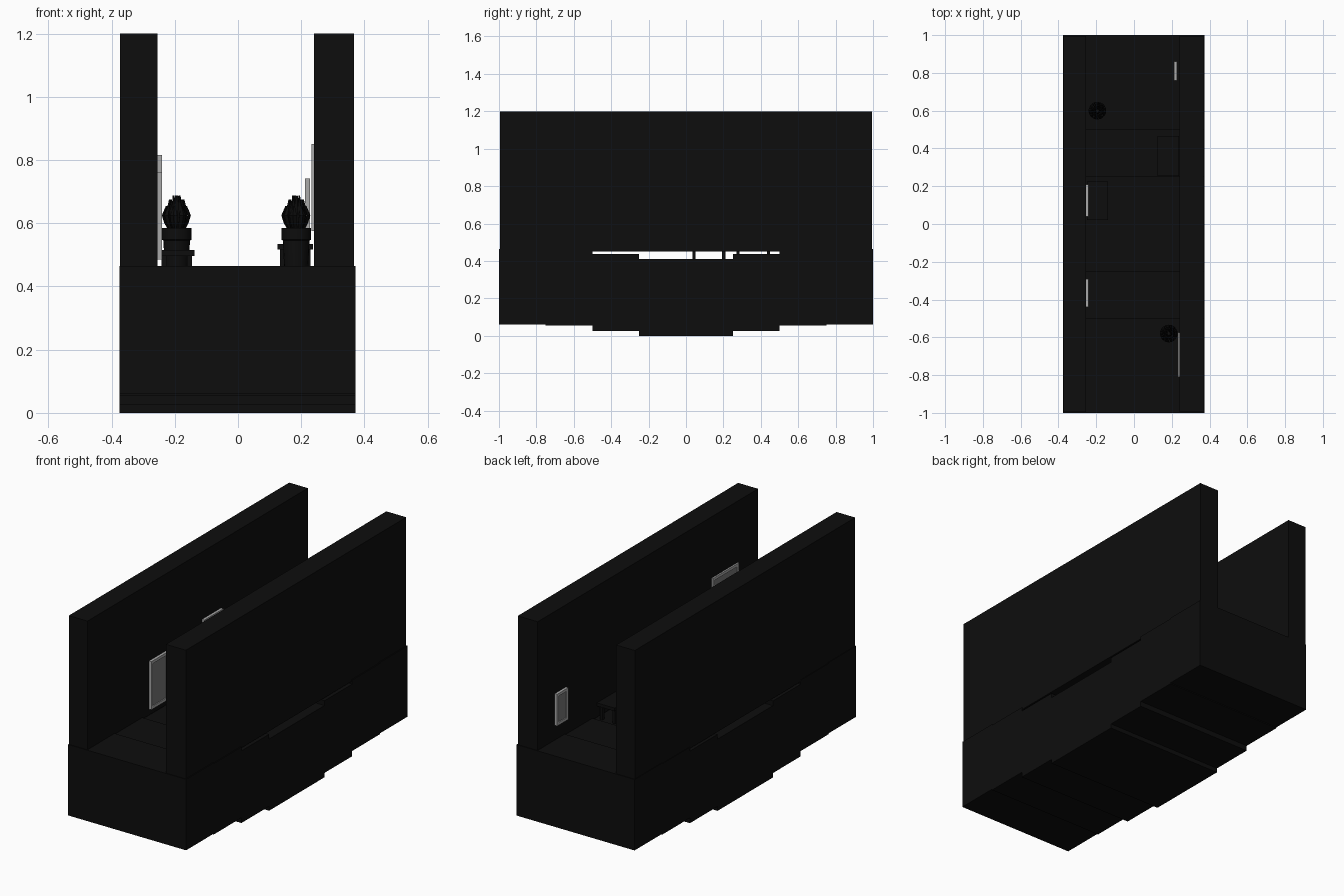
import bpy
import bmesh
import math
from mathutils import Matrix, Vector

cube = bpy.data.objects.get("Cube")
if cube:
    bpy.data.objects.remove(cube, do_unlink=True)


def material(name, value):
    m = bpy.data.materials.new(name)
    m.use_nodes = True
    colour = (value, value, value, 1)
    m.diffuse_color = colour
    m.node_tree.nodes["Principled BSDF"].inputs["Base Color"].default_value = colour
    return m


BLACK = material("near black", 0.004)
LEAF = material("leaf black", 0.003)
FRAME = material("frame light grey", 0.4)
PICTURE = material("picture grey", 0.19)


def finish(name, bm, mats):
    bmesh.ops.recalc_face_normals(bm, faces=bm.faces)
    mesh = bpy.data.meshes.new(name)
    bm.to_mesh(mesh)
    bm.free()
    for m in mats:
        mesh.materials.append(m)
    ob = bpy.data.objects.new(name, mesh)
    bpy.context.collection.objects.link(ob)
    return ob


def add_box(bm, x, y, z, index=0):
    """Add a box from three (low, high) ranges."""
    size = Matrix.Diagonal((x[1] - x[0], y[1] - y[0], z[1] - z[0], 1))
    mid = Matrix.Translation((sum(x) / 2, sum(y) / 2, sum(z) / 2))
    made = bmesh.ops.create_cube(bm, size=1, matrix=mid @ size)
    for f in {f for v in made["verts"] for f in v.link_faces}:
        f.material_index = index


def box(name, x, y, z):
    bm = bmesh.new()
    add_box(bm, x, y, z)
    return finish(name, bm, [BLACK])


# Stepped floor, sinking towards the middle
FLOOR_X = (-0.375, 0.372)
box("floor_centre", FLOOR_X, (-0.25, 0.25), (0, 0.41))
for side, word in ((-1, "front"), (1, "back")):
    for start, low, high in ((0.25, 0.025, 0.437), (0.5, 0.055, 0.46), (0.75, 0.06, 0.465)):
        ys = sorted((side * start, side * (start + 0.25)))
        box(f"floor_{word}", FLOOR_X, ys, (low, high))

# Long walls
box("right_wall", (-0.373, -0.255), (-0.995, 0.995), (0.45, 1.2))
box("left_wall", (0.241, 0.367), (-0.995, 0.995), (0.45, 1.2))


def table(name, x, y, floor, top):
    bm = bmesh.new()
    add_box(bm, x, y, (top - 0.018, top))
    leg, inset = 0.017, 0.015
    for lx in (x[0] + 0.008, x[1] - 0.008 - leg):
        for ly in (y[0] + inset, y[1] - inset - leg):
            add_box(bm, (lx, lx + leg), (ly, ly + leg), (floor, top - 0.018))
    finish(name, bm, [BLACK])


# Small side tables
table("right_table", (-0.25, -0.137), (0.02, 0.225), 0.41, 0.515)
table("left_table", (0.125, 0.238), (0.255, 0.465), 0.437, 0.535)


def picture_frame(name, x, y, z, facing):
    bm = bmesh.new()
    b = 0.016
    add_box(bm, x, y, (z[0], z[0] + b))
    add_box(bm, x, y, (z[1] - b, z[1]))
    for ys in ((y[0], y[0] + b), (y[1] - b, y[1])):
        add_box(bm, x, ys, (z[0] + b, z[1] - b))
    # Recessed picture panel
    xs = (x[0], x[1] - 0.005) if facing > 0 else (x[0] + 0.005, x[1])
    add_box(bm, xs, (y[0] + b, y[1] - b), (z[0] + b, z[1] - b), 1)
    finish(name, bm, [FRAME, PICTURE])


# Pictures on both walls
picture_frame("right_front_picture", (-0.255, -0.24), (-0.44, -0.29), (0.485, 0.76), 1)
picture_frame("right_back_picture", (-0.255, -0.24), (0.04, 0.21), (0.55, 0.815), 1)
picture_frame("left_front_picture", (0.232, 0.247), (-0.81, -0.575), (0.575, 0.85), -1)
picture_frame("left_back_picture", (0.212, 0.228), (0.76, 0.86), (0.56, 0.742), -1)


def pot(name, x, y, base):
    bm = bmesh.new()
    profile = ((0, 0), (0.038, 0), (0.042, 0.085), (0.047, 0.088),
               (0.047, 0.125), (0.041, 0.125), (0.04, 0.11), (0, 0.11))
    verts = [bm.verts.new((x + r, y, base + h)) for r, h in profile]
    edges = [bm.edges.new(pair) for pair in zip(verts, verts[1:])]
    bmesh.ops.spin(bm, geom=verts + edges, cent=(x, y, 0), axis=(0, 0, 1),
                   angle=math.tau, steps=20, use_duplicate=False)
    bmesh.ops.remove_doubles(bm, verts=bm.verts, dist=0.0001)
    ob = finish(name, bm, [BLACK])
    bpy.ops.object.select_all(action="DESELECT")
    ob.select_set(True)
    bpy.context.view_layer.objects.active = ob
    bpy.ops.object.shade_smooth_by_angle()


def leaves(name, x, y, base):
    """Rings of broad leaves that bulge outwards and curl in at the tip."""
    bm = bmesh.new()
    for count, spread, height in ((9, 1, 0.075), (7, 0.7, 0.095), (4, 0.3, 0.108)):
        for i in range(count):
            a = math.tau * i / count + spread
            out = Vector((math.cos(a), math.sin(a), 0))
            across = Vector((-out.y, out.x, 0))
            rows = []
            for r, h, w in ((0.024, -0.01, 0.006), (0.036, 0.3, 0.011),
                            (0.043, 0.6, 0.012), (0.03, 1, 0.002)):
                mid = Vector((x, y, base + h * height)) + out * r * spread
                rows.append([bm.verts.new(mid + across * w * s + out * (0.004 * (s == 0)))
                             for s in (-1, 0, 1)])
            for lower, upper in zip(rows, rows[1:]):
                for k in (0, 1):
                    bm.faces.new((lower[k], lower[k + 1], upper[k + 1], upper[k]))
    ob = finish(name, bm, [LEAF])
    thick = ob.modifiers.new("thickness", "SOLIDIFY")
    thick.thickness = 0.002


# Potted plants
for word, x, y in (("right", -0.194, 0.6), ("left", 0.184, -0.58)):
    pot(f"{word}_pot", x, y, 0.46)
    leaves(f"{word}_plant", x, y, 0.58)
